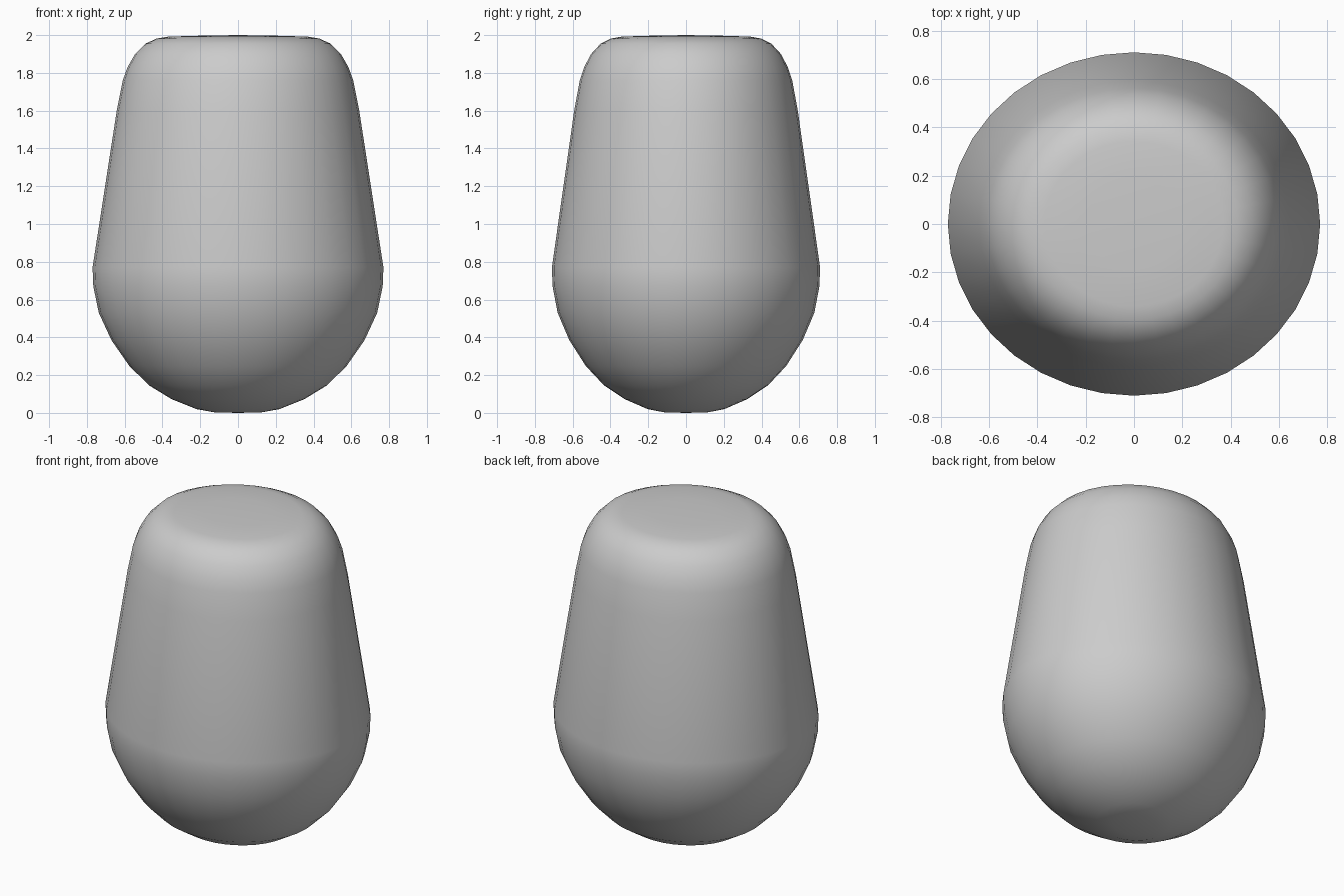
import bpy, bmesh, math

if "Cube" in bpy.data.objects:
    bpy.data.objects.remove(bpy.data.objects["Cube"])

SIDES = 36
DEPTH_RATIO = 0.71 / 0.77

# Half-profile (radius along x, height): rounded base, tapering wall, soft shoulder
profile = [(0.125, 0.003), (0.22, 0.02), (0.35, 0.072), (0.47, 0.145),
           (0.575, 0.248), (0.67, 0.385), (0.737, 0.53), (0.766, 0.67),
           (0.77, 0.77), (0.642, 1.60), (0.61, 1.76), (0.585, 1.83),
           (0.545, 1.90), (0.49, 1.955), (0.43, 1.982), (0.37, 1.992),
           (0.20, 1.997)]


def lathe(name, points, bottom, top):
    bm = bmesh.new()
    rings = []
    for r, z in points:
        rings.append([bm.verts.new((r * math.cos(2 * math.pi * i / SIDES),
                                    r * DEPTH_RATIO * math.sin(2 * math.pi * i / SIDES), z))
                      for i in range(SIDES)])
    low = bm.verts.new((0, 0, bottom))
    high = bm.verts.new((0, 0, top))
    for i in range(SIDES):
        j = (i + 1) % SIDES
        for a, b in zip(rings, rings[1:]):
            bm.faces.new((a[i], a[j], b[j], b[i]))
        bm.faces.new((low, rings[0][j], rings[0][i]))
        bm.faces.new((high, rings[-1][i], rings[-1][j]))
    mesh = bpy.data.meshes.new(name)
    bm.to_mesh(mesh)
    bm.free()
    for p in mesh.polygons:
        p.use_smooth = True
    obj = bpy.data.objects.new(name, mesh)
    bpy.context.collection.objects.link(obj)
    return obj


# Single oval body
lathe("rounded_body", profile, 0.0, 2.0)
